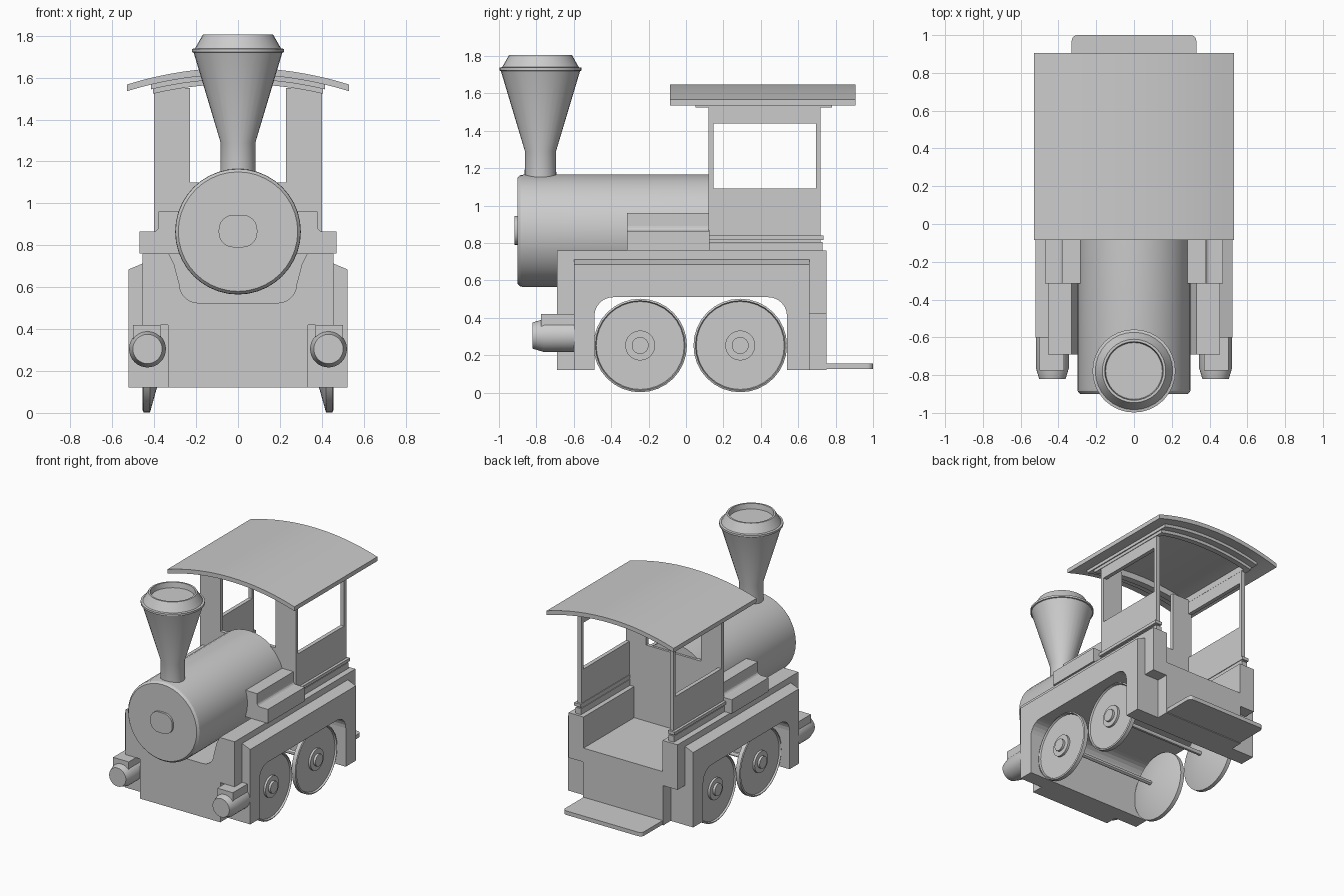
import bpy, bmesh
from math import sin, cos, pi, radians, sqrt

if "Cube" in bpy.data.objects:
    bpy.data.objects.remove(bpy.data.objects["Cube"])


def finish(name, bm, mirror=False, smooth=False, bevel=0):
    bmesh.ops.remove_doubles(bm, verts=bm.verts, dist=1e-5)
    bmesh.ops.recalc_face_normals(bm, faces=bm.faces)
    me = bpy.data.meshes.new(name)
    bm.to_mesh(me)
    bm.free()
    ob = bpy.data.objects.new(name, me)
    bpy.context.collection.objects.link(ob)
    if smooth:
        bpy.ops.object.select_all(action='DESELECT')
        ob.select_set(True)
        bpy.context.view_layer.objects.active = ob
        bpy.ops.object.shade_smooth_by_angle(angle=radians(30))
    if bevel:
        m = ob.modifiers.new("bevel", 'BEVEL')
        m.width, m.segments = bevel, 2
    if mirror:
        ob.modifiers.new("mirror", 'MIRROR')
    return ob


def prism(name, pts, axis, a, b, **kw):
    """Extrude a 2D outline from a to b: axis x uses (y,z), y uses (x,z), z uses (x,y)."""
    place = {'x': lambda p, d: (d, p[0], p[1]),
             'y': lambda p, d: (p[0], d, p[1]),
             'z': lambda p, d: (p[0], p[1], d)}[axis]
    bm = bmesh.new()
    lo = [bm.verts.new(place(p, a)) for p in pts]
    hi = [bm.verts.new(place(p, b)) for p in pts]
    bm.faces.new(lo)
    bm.faces.new(hi)
    n = len(pts)
    for i in range(n):
        j = (i + 1) % n
        bm.faces.new((lo[i], lo[j], hi[j], hi[i]))
    return finish(name, bm, **kw)


def box(name, x, y, z, **kw):
    return prism(name, [(x[0], y[0]), (x[1], y[0]), (x[1], y[1]), (x[0], y[1])], 'z', *z, **kw)


def lathe(name, prof, axis, c, n=32, **kw):
    """Revolve (radius, position) pairs about an axis line through c (other two coordinates)."""
    bm = bmesh.new()
    rings = []
    for r, h in prof:
        ring = []
        for i in range(n):
            t = 2 * pi * i / n
            u, v = c[0] + r * cos(t), c[1] + r * sin(t)
            co = {'x': (h, u, v), 'y': (u, h, v), 'z': (u, v, h)}[axis]
            ring.append(bm.verts.new(co))
        rings.append(ring)
    for p, q in zip(rings, rings[1:]):
        for i in range(n):
            j = (i + 1) % n
            bm.faces.new((p[i], p[j], q[j], q[i]))
    bmesh.ops.dissolve_degenerate(bm, edges=bm.edges, dist=1e-5)
    return finish(name, bm, smooth=True, **kw)


def arc(cx, cy, r, a0, a1, n=6):
    return [(cx + r * cos(radians(a0 + (a1 - a0) * i / n)),
             cy + r * sin(radians(a0 + (a1 - a0) * i / n))) for i in range(n + 1)]


def rounded(x0, x1, y0, y1, r, n=6):
    return (arc(x1 - r, y1 - r, r, 0, 90, n) + arc(x0 + r, y1 - r, r, 90, 180, n)
            + arc(x0 + r, y0 + r, r, 180, 270, n) + arc(x1 - r, y0 + r, r, 270, 360, n))


def cut(ob, *cutters):
    for c in cutters:
        m = ob.modifiers.new("cut", 'BOOLEAN')
        m.operation, m.solver, m.object = 'DIFFERENCE', 'EXACT', c
        bpy.context.view_layer.objects.active = ob
        bpy.ops.object.modifier_move_to_index(modifier=m.name, index=0)
        bpy.ops.object.modifier_apply(modifier=m.name)
        bpy.data.objects.remove(c)


# Chassis: block with a wheel arch right through it, a trough on top and notched corners
def arch(y0, y1, top):
    return ([(y0, top), (y0, .12), (-.49, .12)] + arc(-.39, .41, .10, 180, 90)
            + arc(.44, .41, .10, 90, 0) + [(.54, .12), (y1, .12), (y1, top)])


chassis = prism("chassis", arch(-.69, .75, .76), 'x', -.455, .455)
trough = ([(.33, .9), (.33, .76), (.305, .71)] + arc(.19, .615, .09, 0, -90)
          + arc(-.19, .615, .09, 270, 180) + [(-.305, .71), (-.33, .76), (-.33, .9)])
cut(chassis,
    prism("trough_cutter", trough, 'y', -.8, .3),
    box("floor_cutter", (-.33, .33), (.13, .9), (.525, .9)))
for s in (-1, 1):
    xs = sorted((s * .335, s * .6))
    cut(chassis, box("front_notch_cutter", xs, (-.8, -.60), (0, .42)),
        box("back_notch_cutter", xs, (.66, .9), (0, .42)))

# Raised side panels with a sloping top edge
panel = prism("side_panel", arch(-.60, .66, .715), 'x', .45, .522, mirror=True)
for v in panel.data.vertices:
    if v.co.z > .7 and v.co.x > .5:
        v.co.z = .685

# Front cylinders and their valve boxes
lathe("steam_cylinder", [(0, -.82), (.07, -.82), (.088, -.76), (.088, -.59), (0, -.59)],
      'y', (.432, .305), mirror=True)
box("valve_box", (.37, .50), (-.775, -.60), (.30, .42), mirror=True)

# Wheels and axles
for tag, y in (("front", -.245), ("back", .29)):
    lathe(tag + "_wheel", [(0, .35), (.25, .42), (.25, .45), (.24, .455), (.235, .442), (.08, .442),
                           (.08, .458), (.045, .458), (.045, .475), (0, .475)],
          'x', (y, .252), n=32, mirror=True)
    lathe(tag + "_axle", [(0, -.38), (.016, -.38), (.016, .38), (0, .38)], 'x', (y, .252), n=12)

# Boiler with a rounded front edge and a small door plate
lathe("boiler", [(0, -.90), (.285, -.90), (.298, -.885), (.30, -.87), (.30, .13), (0, .13)],
      'y', (0, .865), n=40)
prism("boiler_plate", rounded(-.092, .092, .79, .945, .07), 'y', -.916, -.89, smooth=True)

# Flared chimney with a hollow top
lathe("chimney", [(0, 1.12), (.085, 1.12), (.083, 1.29), (.212, 1.72), (.22, 1.722), (.22, 1.737),
                  (.205, 1.74), (.168, 1.805), (.155, 1.805), (.15, 1.765), (0, 1.765)],
      'z', (0, -.778), n=32)

# Stepped side tanks beside the boiler
tank = ([(.26, .76), (.47, .76), (.47, .865)] + arc(.405, .89, .025, 270, 180, 4)
        + [(.38, .96), (.26, .96)])
prism("side_tank", tank, 'y', -.315, .125, mirror=True)

# Cab side walls with windows, base mouldings
wall = box("cab_side", (.37, .40), (.12, .72), (.755, 1.53), mirror=True)
cut(wall, box("window_cutter", (.3, .5), (.145, .695), (1.09, 1.44)))
box("cab_base", (.365, .41), (.12, .73), (.755, .805), mirror=True)
box("cab_moulding", (.365, .42), (.12, .735), (.817, .84), mirror=True)

# Cab front wall: lower panel and window posts
box("cab_front_lower", (-.33, .33), (.12, .147), (.52, .80))
box("cab_front_upper", (-.395, .395), (.12, .147), (.76, 1.10))
box("cab_front_post", (.23, .395), (.12, .147), (1.09, 1.55), mirror=True)


# Curved roof and the stepped rim under it
def curved(half, top, thick, radius=1.78, n=16):
    xs = [half * (2 * i / n - 1) for i in range(n + 1)]
    drop = lambda x: radius - sqrt(radius * radius - x * x)
    return ([(x, top - drop(x)) for x in xs]
            + [(x, top - thick - drop(x)) for x in reversed(xs)])


prism("roof", curved(.53, 1.648, .032), 'y', -.085, .905, smooth=True)
for name, half, top, thick, y0, y1 in (("roof_rim", .415, 1.618, .025, -.01, .83),
                                       ("roof_lower_rim", .405, 1.595, .025, .05, .78)):
    rim = prism(name, curved(half, top, thick), 'y', y0, y1, smooth=True)
    cut(rim, box("rim_cutter", (-.37, .37), (.10, .74), (1.3, 1.9)))

# Rear footplate with a lip
prism("footplate", [(-.33, .70), (.33, .70)] + arc(.30, .97, .03, 0, 90, 4)
      + arc(-.30, .97, .03, 90, 180, 4), 'z', .125, .155)
